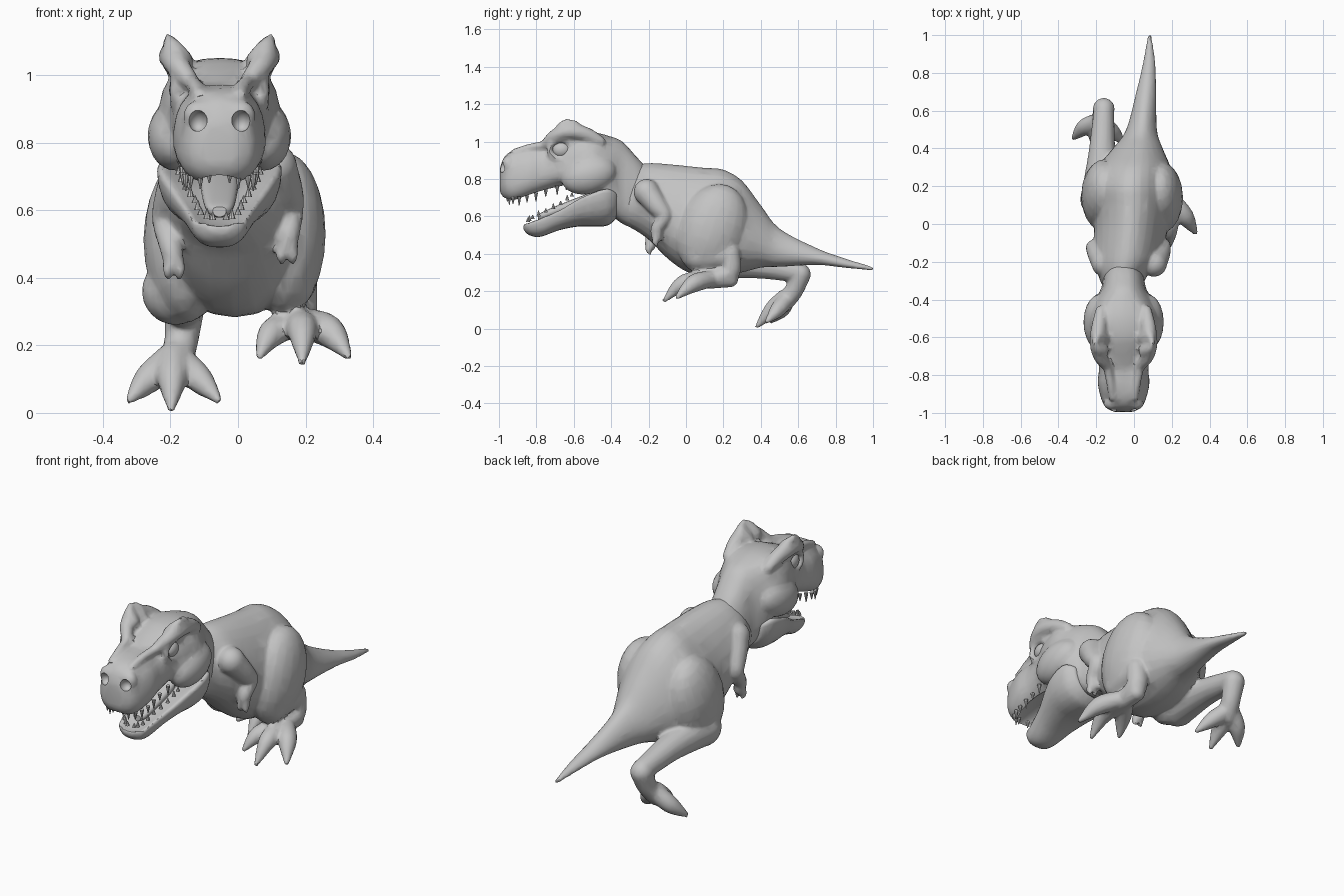
import bpy
import bmesh
from math import sin, cos, pi, radians
from mathutils import Vector, Matrix, Quaternion

cube = bpy.data.objects.get("Cube")
if cube:
    bpy.data.objects.remove(cube, do_unlink=True)

HEAD_X = -0.055

grey = bpy.data.materials.new("stone grey")
grey.use_nodes = True
COLOUR = (0.55, 0.55, 0.55, 1)
grey.diffuse_color = COLOUR
grey.node_tree.nodes["Principled BSDF"].inputs["Base Color"].default_value = COLOUR


def spline(rows, steps=4):
    """Catmull-Rom interpolation through rows of equal length."""
    rows = [Vector(r) for r in rows]
    out = []
    for i in range(len(rows) - 1):
        a, b, c = rows[max(i - 1, 0)], rows[i], rows[i + 1]
        d = rows[min(i + 2, len(rows) - 1)]
        for s in range(steps):
            t = s / steps
            out.append(0.5 * (2 * b + (c - a) * t + (2 * a - 5 * b + 4 * c - d) * t * t
                              + (3 * b - a - 3 * c + d) * t ** 3))
    return out + [rows[-1]]


def skin_rings(bm, rings):
    rings = [[bm.verts.new(p) for p in ring] for ring in rings]
    n = len(rings[0])
    for a, b in zip(rings, rings[1:]):
        for i in range(n):
            j = (i + 1) % n
            bm.faces.new((a[i], a[j], b[j], b[i]))
    bm.faces.new(rings[0][::-1])
    bm.faces.new(rings[-1])


def loft(bm, rows, taper=0, square=1, trough=0):
    """Rows are y, centre x, top z, bottom z, half width."""
    def signed_power(v):
        return (abs(v) ** square) * (1 if v > 0 else -1)

    rings = []
    for y, x, top, bottom, width in spline(rows):
        ring = []
        for k in range(24):
            u = signed_power(cos(2 * pi * k / 24))
            v = signed_power(sin(2 * pi * k / 24))
            z = (top + bottom) / 2 + v * (top - bottom) / 2
            if v > 0:
                z -= trough * (top - bottom) * (1 - abs(u) ** 3) * v
            ring.append((x + u * width * (1 - taper * v), y, z))
        rings.append(ring)
    skin_rings(bm, rings)


def head_loft(bm, rows, **shape):
    """Rows are y, top z, bottom z, half width, centred on the head."""
    loft(bm, [(y, HEAD_X, top, bottom, w) for y, top, bottom, w in rows], **shape)


def blob(bm, centre, radii, tilt=0):
    matrix = (Matrix.Translation(centre) @ Matrix.Rotation(radians(tilt), 4, 'X')
              @ Matrix.Diagonal((*radii, 1)))
    bmesh.ops.create_uvsphere(bm, u_segments=20, v_segments=12, radius=1, matrix=matrix)


def tube(bm, rows):
    """Rows are x, y, z, radius; both ends are rounded."""
    pts = spline(rows)
    rings, last = [], Vector((0, 0, 1))
    turn = Quaternion()
    for i, p in enumerate(pts):
        tangent = (pts[min(i + 1, len(pts) - 1)] - pts[max(i - 1, 0)]).to_3d().normalized()
        turn = last.rotation_difference(tangent) @ turn
        last = tangent
        rings.append([p.to_3d() + turn @ Vector((cos(a), sin(a), 0)) * p[3]
                      for a in (2 * pi * k / 14 for k in range(14))])
    skin_rings(bm, rings)
    for p in (pts[0], pts[-1]):
        blob(bm, p.to_3d(), (p[3],) * 3)


def finish(bm, name, voxel=0, cutter=None):
    bmesh.ops.recalc_face_normals(bm, faces=bm.faces)
    mesh = bpy.data.meshes.new(name)
    bm.to_mesh(mesh)
    bm.free()
    obj = bpy.data.objects.new(name, mesh)
    bpy.context.collection.objects.link(obj)
    mesh.materials.append(grey)
    if voxel:
        fuse = obj.modifiers.new("fuse", 'REMESH')
        fuse.mode, fuse.voxel_size = 'VOXEL', voxel
        soften = obj.modifiers.new("soften", 'SMOOTH')
        soften.factor, soften.iterations = 0.5, 4
        facet = obj.modifiers.new("facet", 'DECIMATE')
        facet.ratio = 0.13
    if cutter:
        cut = obj.modifiers.new("cut", 'BOOLEAN')
        cut.operation, cut.object = 'DIFFERENCE', cutter
    bpy.ops.object.select_all(action='DESELECT')
    obj.select_set(True)
    bpy.context.view_layer.objects.active = obj
    if obj.modifiers:
        bpy.ops.object.convert(target='MESH')
    bpy.ops.object.shade_smooth_by_angle(angle=radians(38))
    return obj


# Torso and tail
body = bmesh.new()
loft(body, [(-.36, -.06, .84, .57, .09), (-.28, -.06, .87, .53, .125),
            (-.2, -.04, .885, .475, .165), (-.1, -.025, .88, .375, .185),
            (0, -.015, .87, .305, .195), (.1, -.01, .86, .285, .205), (.2, -.01, .85, .285, .21),
            (.3, 0, .79, .3, .19), (.4, .02, .66, .325, .13), (.5, .04, .535, .33, .08),
            (.7, .065, .43, .34, .052), (.85, .08, .375, .325, .033), (1, .083, .33, .31, .01)],
     taper=.2)

# Legs: hip, then thigh, foot and three toes each
LEGS = [((.135, .14, .53), [
    [(.145, .07, .39, .085), (.165, .17, .39, .07), (.18, .235, .405, .055)],
    [(.18, .235, .4, .055), (.18, .235, .3, .055), (.18, .14, .265, .052)],
    [(.18, .235, .265, .045), (.18, .14, .26, .047), (.19, -.01, .245, .046), (.19, -.115, .15, .012)],
    [(.2, .13, .265, .045), (.27, .04, .24, .048), (.325, -.045, .17, .014)],
    [(.16, .13, .265, .04), (.1, .03, .235, .042), (.065, -.04, .17, .013)]]),
    ((-.155, .15, .51), [
        [(-.185, .13, .36, .1), (-.17, .37, .34, .072), (-.16, .6, .3, .055)],
        [(-.16, .61, .29, .058), (-.17, .575, .2, .05), (-.19, .52, .14, .055)],
        [(-.19, .53, .16, .05), (-.195, .46, .1, .045), (-.197, .38, .012, .012)],
        [(-.2, .54, .16, .045), (-.265, .51, .1, .044), (-.32, .455, .04, .014)],
        [(-.18, .54, .16, .045), (-.115, .49, .1, .042), (-.06, .435, .04, .014)]])]
for hip, limbs in LEGS:
    blob(body, hip, (.125, .185, .25), tilt=-20)
    for limb in limbs:
        tube(body, limb)

# Arms with two claws each
ARMS = [[(.105, -.21, .73, .07), (.14, -.15, .65, .055), (.155, -.115, .6, .04),
         (.15, -.155, .535, .034), (.145, -.155, .49, .03)],
        [(-.155, -.21, .72, .07), (-.195, -.15, .63, .055), (-.215, -.125, .57, .04),
         (-.2, -.18, .495, .034), (-.19, -.19, .445, .03)]]
for limb in ARMS:
    tube(body, limb)
    x, y, z, r = limb[-1]
    for side in (-1, 1):
        tube(body, [(x + side * .014, y, z, .02), (x + side * .018, y - .012, z - .025, .016),
                    (x + side * .016, y, z - .045, .009)])
finish(body, "body_with_limbs", .009)

# Cutter for the nostrils and the hollow palate
bm = bmesh.new()
for side in (-1, 1):
    blob(bm, (HEAD_X + side * .064, -.985, .865), (.028, .04, .03), tilt=-30)
blob(bm, (HEAD_X, -.8, .715), (.088, .2, .045), tilt=10)
head_cutter = finish(bm, "head_cutter")
head_cutter.hide_render = True

# Head and neck with cheeks, horned brows, eye rims and nostril rims
bm = bmesh.new()
head_loft(bm, [(-.995, .86, .73, .05), (-.97, .92, .695, .095), (-.92, .955, .675, .12),
               (-.84, .97, .7, .136), (-.77, .975, .725, .13), (-.68, 1.015, .755, .14),
               (-.6, 1.045, .775, .165), (-.5, 1.05, .74, .18), (-.41, 1.03, .62, .155),
               (-.34, 1, .56, .118), (-.27, .925, .535, .105), (-.22, .87, .54, .085)],
          taper=.1, square=.8)
for side in (-1, 1):
    def at(x, y, z, r=0):
        return (HEAD_X + side * x, y, z, r)
    blob(bm, at(.13, -.52, .82)[:3], (.083, .15, .1), tilt=15)
    tube(bm, [at(.09, -.75, .985, .028), at(.125, -.7, 1.03, .036), at(.14, -.63, 1.055, .04),
              at(.13, -.54, 1.04, .04), at(.12, -.46, 1, .03)])
    for y in (-.67, -.6):
        tube(bm, [at(.12, y, 1.04, .042), at(.138, y + .01, 1.08, .03),
                  at(.152, -.635, 1.11, .013)])
    tube(bm, [at(.06, -.92, .94, .02), at(.07, -.84, .965, .022), at(.085, -.76, .98, .024)])
    tube(bm, [at(.13, -.665 + .065 * cos(a), .955 + .052 * sin(a), .016)
              for a in (2 * pi * k / 10 for k in range(11))])
    blob(bm, at(.062, -.95, .88)[:3], (.045, .035, .045))
finish(bm, "head_and_neck", .01, head_cutter)
bpy.data.objects.remove(head_cutter, do_unlink=True)

# Lower jaw with a hollow mouth floor
bm = bmesh.new()
head_loft(bm, [(-.87, .575, .53, .035), (-.84, .595, .5, .075), (-.78, .63, .49, .09),
               (-.68, .675, .525, .12), (-.58, .75, .545, .16), (-.5, .8, .545, .18),
               (-.42, .83, .55, .175), (-.37, .78, .59, .14)],
          taper=-.15, square=.8, trough=.45)
finish(bm, "lower_jaw", .008)

# Tongue
bm = bmesh.new()
head_loft(bm, [(-.79, .615, .58, .02), (-.76, .635, .58, .04), (-.66, .68, .61, .052),
               (-.56, .72, .64, .055), (-.48, .75, .67, .04)], trough=.15)
finish(bm, "tongue")

# Eyes
for side, name in ((1, "left_eye"), (-1, "right_eye")):
    bm = bmesh.new()
    blob(bm, (HEAD_X + side * .115, -.665, .955), (.034, .05, .042))
    finish(bm, name)


# Teeth along each lip, mirrored across the head
def teeth(name, lip, direction, length):
    bm = bmesh.new()
    for i, (x, y, z) in enumerate(spline(lip, 2)):
        size = length * (1 if i % 2 else .75)
        for side in (-1, 1):
            place = Matrix.Translation((HEAD_X + side * x, y, z + direction * size * .3))
            if direction < 0:
                place = place @ Matrix.Rotation(pi, 4, 'X')
            bmesh.ops.create_cone(bm, cap_ends=True, segments=8, radius1=.011, radius2=.002,
                                  depth=size, matrix=place)
    finish(bm, name)


teeth("upper_teeth", [(.03, -.955, .71), (.085, -.925, .695), (.108, -.85, .705),
                      (.108, -.75, .735), (.122, -.64, .77)], -1, .05)
teeth("lower_teeth", [(.02, -.845, .575), (.055, -.82, .59), (.072, -.75, .625),
                      (.1, -.67, .665), (.12, -.61, .71)], 1, .03)
